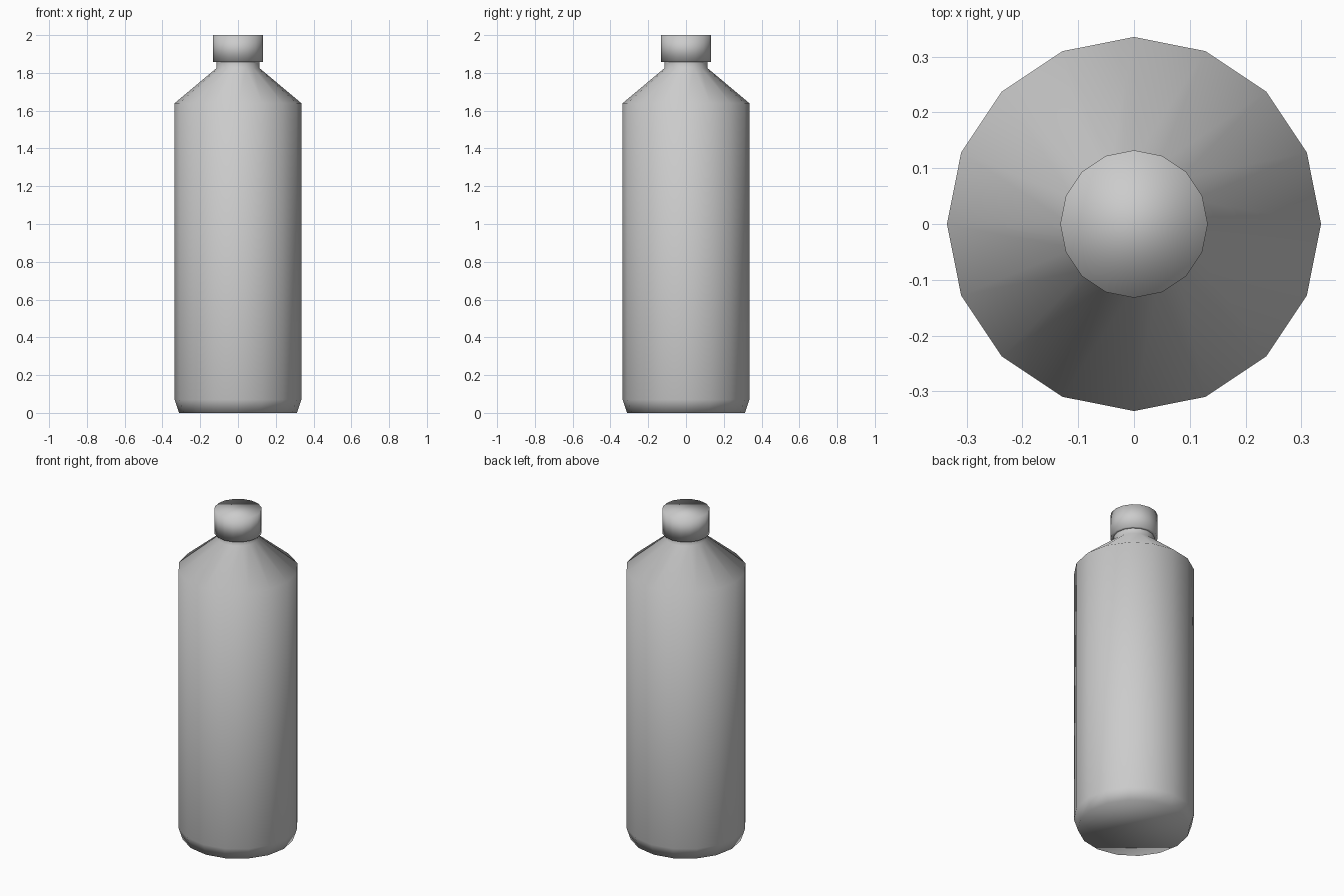
import bpy, bmesh
from math import cos, sin, tau

if "Cube" in bpy.data.objects:
    bpy.data.objects.remove(bpy.data.objects["Cube"])

SIDES = 16


def lathe(name, profile, close_bottom, close_top):
    """Spin (radius, z) pairs into a smooth-shaded 16-sided part."""
    bm = bmesh.new()
    rings = [[bm.verts.new((r * cos(tau * i / SIDES), r * sin(tau * i / SIDES), z))
              for i in range(SIDES)] for r, z in profile]
    for low, high in zip(rings, rings[1:]):
        for i in range(SIDES):
            j = (i + 1) % SIDES
            bm.faces.new((low[i], low[j], high[j], high[i]))
    if close_bottom:
        bm.faces.new(rings[0][::-1])
    if close_top:
        bm.faces.new(rings[-1])
    for face in bm.faces:
        face.smooth = True
    mesh = bpy.data.meshes.new(name)
    bm.to_mesh(mesh)
    bm.free()
    obj = bpy.data.objects.new(name, mesh)
    bpy.context.collection.objects.link(obj)
    return obj


# Bottle: chamfered foot, straight wall, sloped shoulder, short neck
lathe("bottle", [(0.312, 0), (0.335, 0.07), (0.335, 1.64),
                 (0.114, 1.825), (0.114, 1.857)], True, False)

# Cap: underside lip meeting the neck, wall and flat top
lathe("cap", [(0.114, 1.857), (0.132, 1.857), (0.132, 2.0)], False, True)
